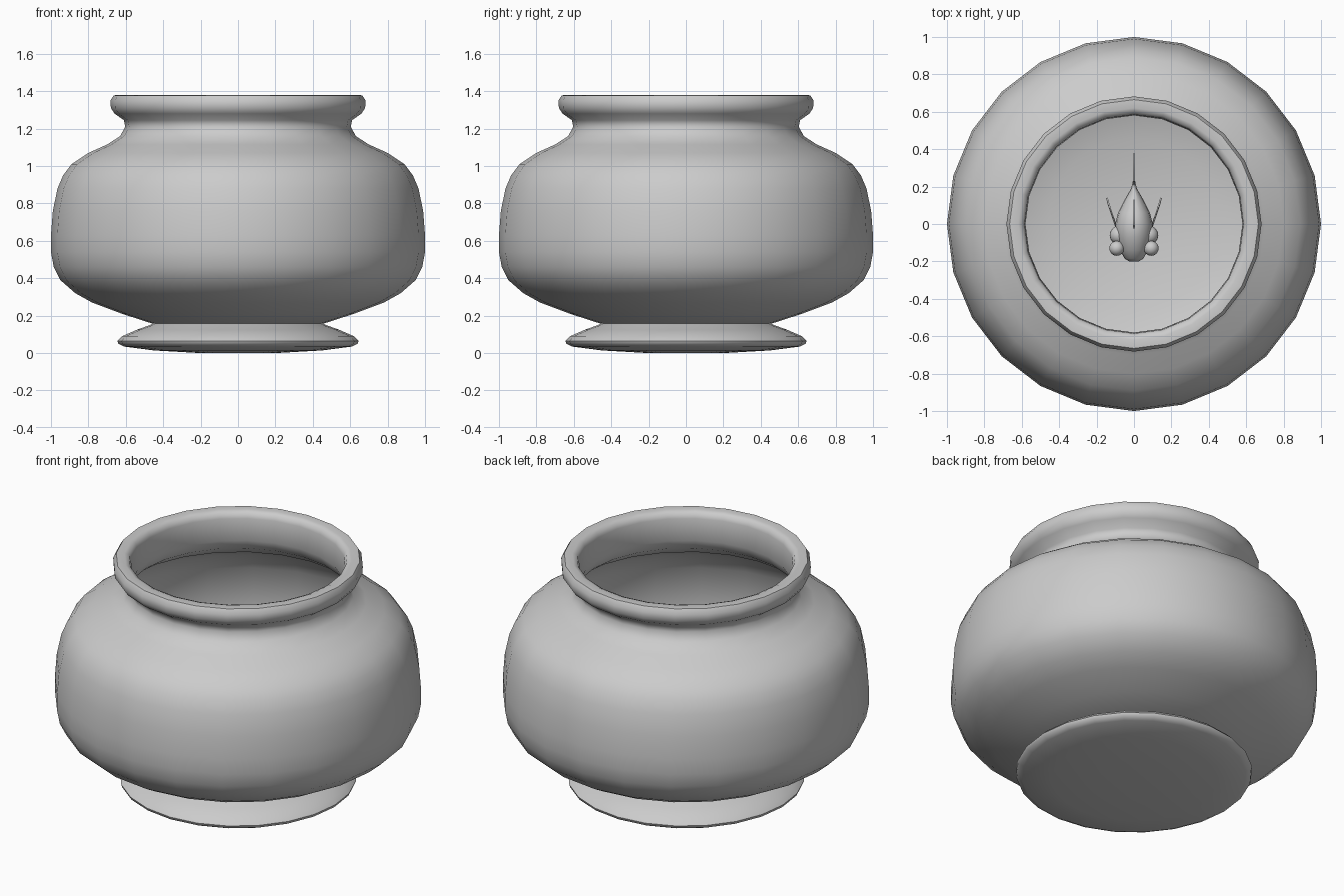
import bpy, bmesh
from math import cos, sin, pi, radians

cube = bpy.data.objects.get("Cube")
if cube:
    bpy.data.objects.remove(cube, do_unlink=True)

grey = bpy.data.materials.new("plain_grey")
grey.use_nodes = True
COLOUR = (0.6, 0.6, 0.6, 1)
grey.diffuse_color = COLOUR
grey.node_tree.nodes["Principled BSDF"].inputs["Base Color"].default_value = COLOUR


def finish(obj, name, angle=50):
    obj.name = name
    obj.data.materials.clear()
    obj.data.materials.append(grey)
    bpy.ops.object.select_all(action='DESELECT')
    obj.select_set(True)
    bpy.context.view_layer.objects.active = obj
    bpy.ops.object.shade_smooth_by_angle(angle=radians(angle))
    return obj


def from_bmesh(bm, name, angle=50):
    bmesh.ops.recalc_face_normals(bm, faces=bm.faces)
    mesh = bpy.data.meshes.new(name)
    bm.to_mesh(mesh)
    bm.free()
    obj = bpy.data.objects.new(name, mesh)
    bpy.context.collection.objects.link(obj)
    return finish(obj, name, angle)


def loft(rings, name, angle=50):
    """Skin a list of equal-length point rings and cap both ends."""
    bm = bmesh.new()
    rows = [[bm.verts.new(p) for p in ring] for ring in rings]
    for a, b in zip(rows, rows[1:]):
        for i in range(len(a)):
            j = (i + 1) % len(a)
            bm.faces.new((a[i], a[j], b[j], b[i]))
    bm.faces.new(rows[0])
    bm.faces.new(rows[-1])
    return from_bmesh(bm, name, angle)


def lathe(profile, name, sides=24, angle=50):
    turns = [2 * pi * i / sides for i in range(sides)]
    return loft([[(r * cos(t), r * sin(t), z) for t in turns]
                 for r, z in profile], name, angle)


# Foot: shallow domed underside, thin lip, sloping top
lathe([(0.2, 0), (0.45, 0.014), (0.61, 0.035), (0.64, 0.05), (0.645, 0.065),
       (0.62, 0.09), (0.54, 0.125), (0.47, 0.15), (0.45, 0.16)], "foot")

# Bowl: outer wall, neck, rolled rim, inner wall and floor
outer = [(0.45, 0.155), (0.62, 0.21), (0.78, 0.27), (0.87, 0.32), (0.95, 0.39),
         (0.985, 0.46), (1, 0.54), (1, 0.63), (0.99, 0.76), (0.965, 0.88),
         (0.935, 0.95), (0.89, 1.01), (0.8, 1.07), (0.7, 1.115), (0.63, 1.16),
         (0.603, 1.21), (0.61, 1.245), (0.66, 1.28), (0.68, 1.31),
         (0.682, 1.35), (0.665, 1.378)]
inner = [(0.62, 1.38), (0.595, 1.37), (0.585, 1.34), (0.58, 1.21), (0.61, 1.15),
         (0.69, 1.09), (0.79, 1.045), (0.87, 0.99), (0.94, 0.88), (0.975, 0.7),
         (0.975, 0.55), (0.93, 0.41), (0.77, 0.3), (0.46, 0.18)]
lathe(outer + inner, "bowl")

# Fish body: oval sections along y as (y, half width, half height)
MID = 0.55
sections = [(-0.2, 0.025, 0.02), (-0.185, 0.05, 0.045), (-0.14, 0.075, 0.08),
            (-0.07, 0.095, 0.115), (0, 0.1, 0.125), (0.06, 0.085, 0.11),
            (0.13, 0.05, 0.07), (0.19, 0.015, 0.04), (0.23, 0.006, 0.035)]
turns = [2 * pi * i / 16 for i in range(16)]
loft([[(w * cos(t), y, MID + h * sin(t)) for t in turns]
      for y, w, h in sections], "fish_body")


def ball(name, x, y, z, r):
    bpy.ops.mesh.primitive_uv_sphere_add(segments=16, ring_count=10, radius=r,
                                         location=(x, y, z))
    finish(bpy.context.object, name)


def fin(name, points):
    """Thin plate cut from an outline of (x, y, z) points."""
    bm = bmesh.new()
    bm.faces.new([bm.verts.new((x, y, MID + z)) for x, y, z in points])
    obj = from_bmesh(bm, name, 30)
    mod = obj.modifiers.new("thickness", 'SOLIDIFY')
    mod.thickness = 0.008
    mod.offset = 0


# Fins on the centre line
fin("tail_fin", [(0, 0.19, 0.02), (0, 0.28, 0.1), (0, 0.38, 0.14),
                 (0, 0.32, 0), (0, 0.38, -0.14), (0, 0.28, -0.1), (0, 0.19, -0.02)])
fin("dorsal_fin", [(0, -0.03, 0.11), (0, 0.02, 0.2), (0, 0.13, 0.17), (0, 0.12, 0.07)])

# Paired eyes, cheeks and side fins
for side, s in (("left", 1), ("right", -1)):
    ball(side + "_eye", s * 0.092, -0.13, MID + 0.04, 0.04)
    ball(side + "_cheek", s * 0.08, -0.06, MID + 0.01, 0.05)
    fin(side + "_side_fin", [(s * 0.095, -0.02, -0.02), (s * 0.145, 0.14, 0),
                             (s * 0.135, 0.1, -0.08), (s * 0.095, -0.01, -0.06)])
